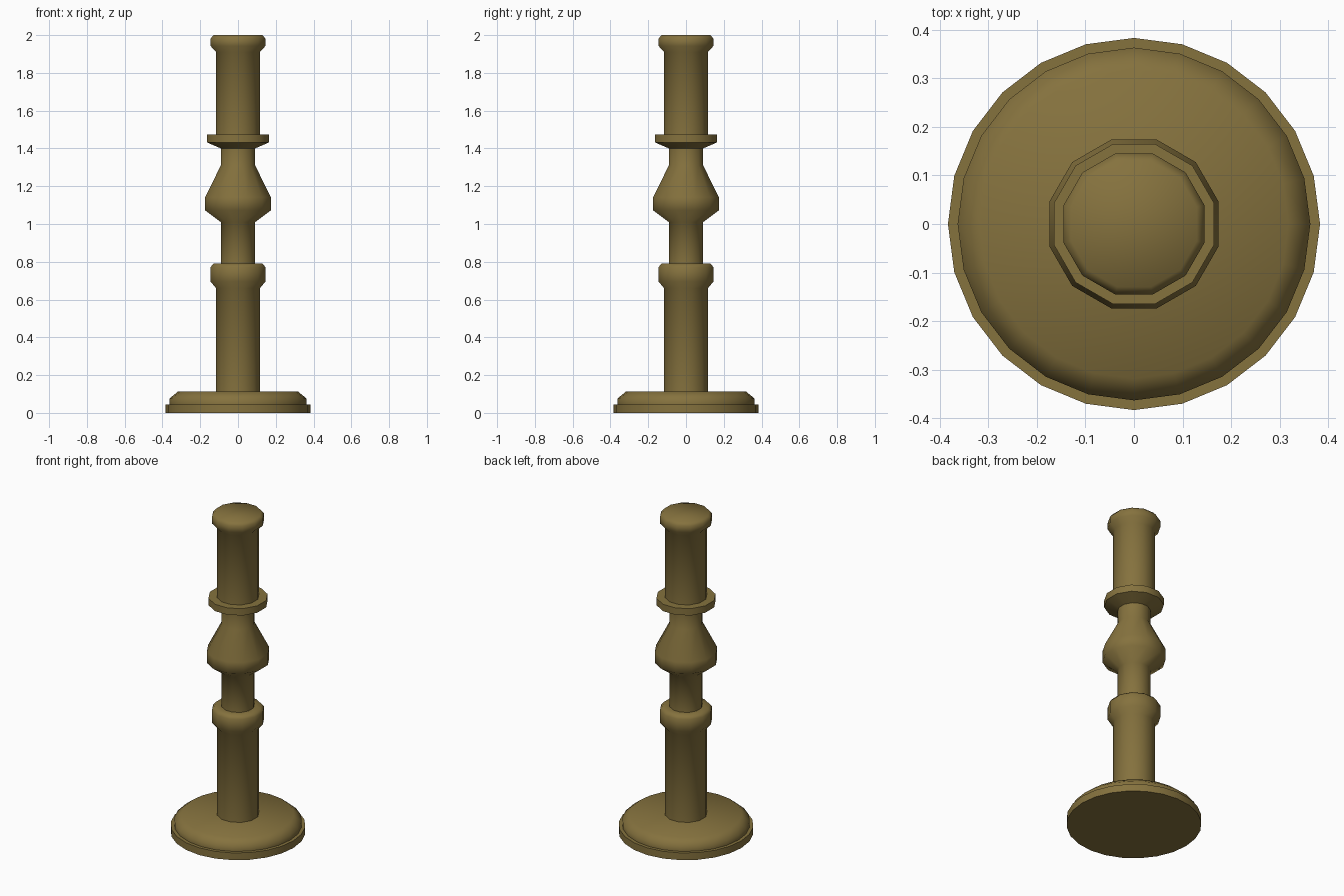
import bpy, bmesh, math

if "Cube" in bpy.data.objects:
    bpy.data.objects.remove(bpy.data.objects["Cube"])

brass = bpy.data.materials.new("aged brass")
brass.diffuse_color = (0.235, 0.168, 0.048, 1)
brass.use_nodes = True
brass.node_tree.nodes["Principled BSDF"].inputs["Base Color"].default_value = brass.diffuse_color


def lathe(name, profile, sides, offset=0.0):
    """Spin (radius, z) points, bottom to top, into a capped solid."""
    bm = bmesh.new()
    rings = []
    for r, z in profile:
        angles = [offset + 2 * math.pi * i / sides for i in range(sides)]
        rings.append([bm.verts.new((r * math.cos(a), r * math.sin(a), z)) for a in angles])
    for low, high in zip(rings, rings[1:]):
        for i in range(sides):
            j = (i + 1) % sides
            bm.faces.new((low[i], low[j], high[j], high[i]))
    bm.faces.new(rings[0][::-1])
    bm.faces.new(rings[-1])
    mesh = bpy.data.meshes.new(name)
    bm.to_mesh(mesh)
    bm.free()
    mesh.materials.append(brass)
    ob = bpy.data.objects.new(name, mesh)
    bpy.context.collection.objects.link(ob)
    bpy.ops.object.select_all(action='DESELECT')
    ob.select_set(True)
    bpy.context.view_layer.objects.active = ob
    bpy.ops.object.shade_smooth_by_angle(angle=math.radians(60))
    return ob


# Stepped round foot
lathe("base", [(0.383, 0), (0.383, 0.045), (0.363, 0.045),
               (0.363, 0.076), (0.318, 0.113)], 24)

# Turned twelve-sided stem, flats facing the axes
lathe("stem", [
    (0.12, 0.113), (0.12, 0.66),                                   # lower shaft
    (0.15, 0.695), (0.15, 0.772), (0.135, 0.79),                   # lower collar
    (0.094, 0.79), (0.094, 1.01),                                  # neck
    (0.18, 1.072), (0.18, 1.142), (0.094, 1.31),                   # bulb
    (0.094, 1.40), (0.17, 1.432), (0.17, 1.475), (0.12, 1.475),    # ring
    (0.12, 1.91), (0.15, 1.942), (0.15, 1.982), (0.134, 2.0),      # upper shaft and cap
], 12, math.radians(15))
